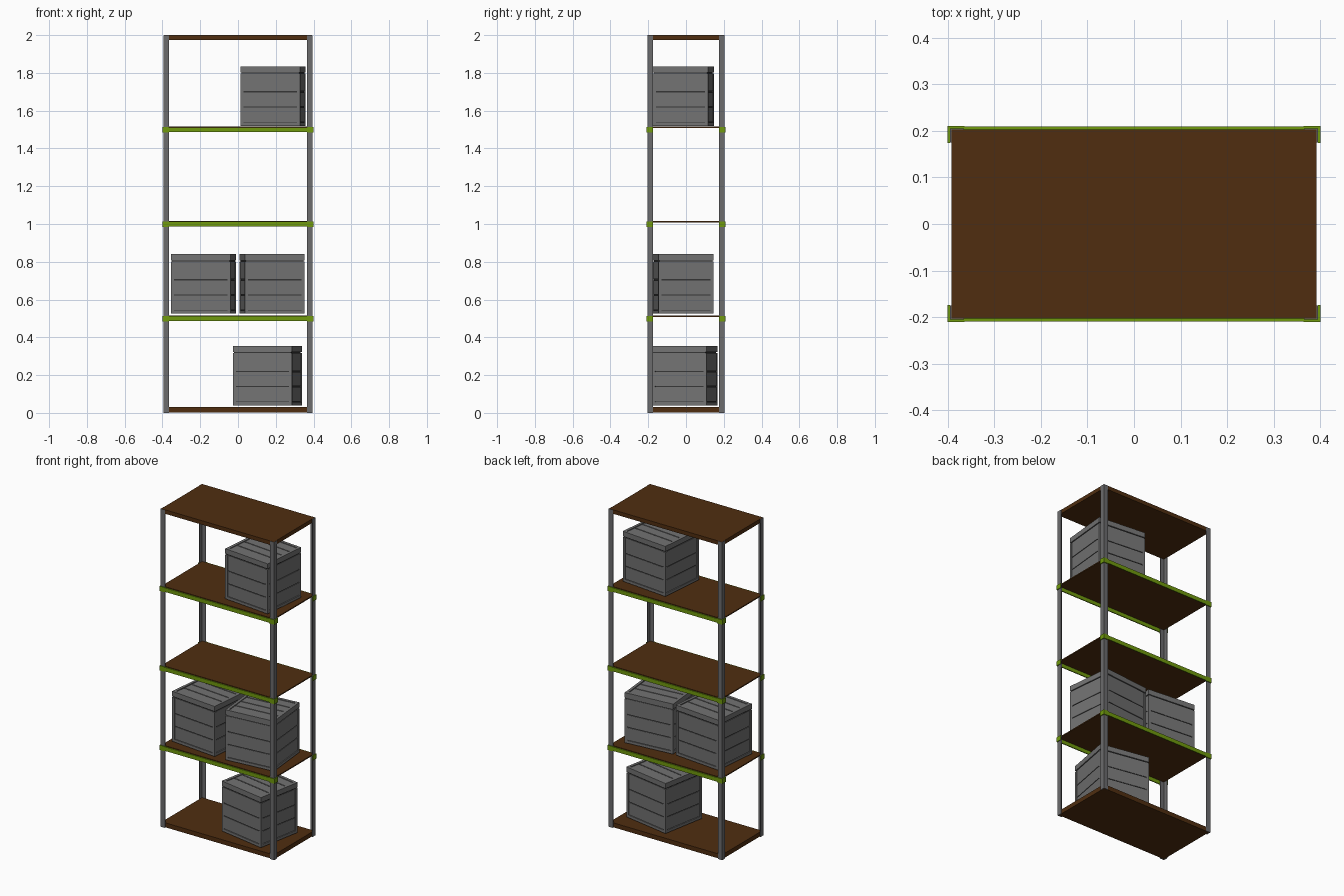
import bpy, bmesh, math
from mathutils import Vector, Matrix

cube = bpy.data.objects.get("Cube")
if cube:
    bpy.data.objects.remove(cube)


def material(name, rgb):
    m = bpy.data.materials.new(name)
    m.use_nodes = True
    m.diffuse_color = (*rgb, 1)
    m.node_tree.nodes["Principled BSDF"].inputs["Base Color"].default_value = (*rgb, 1)
    return m


brown = material("brown board", (0.08, 0.027, 0.005))
steel = material("grey steel", (0.15, 0.15, 0.155))
green = material("green beam", (0.16, 0.32, 0.004))
crate_grey = material("crate grey", (0.17, 0.17, 0.17))
groove = material("dark groove", (0.035, 0.035, 0.035))


def box(bm, lo, hi, mat=0):
    """Add a box between two corners."""
    lo, hi = Vector(lo), Vector(hi)
    mtx = Matrix.Translation((lo + hi) / 2) @ Matrix.Diagonal((*(hi - lo), 1))
    verts = bmesh.ops.create_cube(bm, size=1, matrix=mtx)["verts"]
    for f in {f for v in verts for f in v.link_faces}:
        f.material_index = mat


def finish(name, bm, mats):
    bmesh.ops.recalc_face_normals(bm, faces=bm.faces)
    me = bpy.data.meshes.new(name)
    bm.to_mesh(me)
    bm.free()
    for m in mats:
        me.materials.append(m)
    ob = bpy.data.objects.new(name, me)
    bpy.context.collection.objects.link(ob)
    return ob


def slab(name, x, y, z0, z1):
    bm = bmesh.new()
    box(bm, (-x, -y, z0), (x, y, z1))
    finish(name, bm, [brown])


def angle_profile(name, x, y, z0, z1, leg, t, mat):
    """L-section with its outer corner at (x, y), legs pointing inward."""
    sx, sy = math.copysign(1, x), math.copysign(1, y)
    outline = [(0, 0), (leg, 0), (leg, t), (t, t), (t, leg), (0, leg)]
    bm = bmesh.new()
    face = bm.faces.new([bm.verts.new((x - sx * a, y - sy * b, z0)) for a, b in outline])
    new = bmesh.ops.extrude_face_region(bm, geom=[face])["geom"]
    bmesh.ops.translate(bm, vec=(0, 0, z1 - z0),
                        verts=[v for v in new if isinstance(v, bmesh.types.BMVert)])
    finish(name, bm, [mat])


LEVELS = (0.5, 1.0, 1.5)
SIDES = {"front": -1, "back": 1}
ENDS = {"right": -1, "left": 1}

# Boards: thick at bottom and top, thin shelves between
slab("bottom_board", 0.39, 0.2, 0.002, 0.03)
slab("top_board", 0.392, 0.203, 1.975, 2.0)
for i, z in enumerate(LEVELS):
    slab(f"shelf_{i + 1}", 0.39, 0.2, z + 0.008, z + 0.015)

# Angle-iron posts, beams and the clips wrapping the posts
for side, sy in SIDES.items():
    for end, sx in ENDS.items():
        angle_profile(f"{side}_{end}_post", sx * 0.395, sy * 0.205, 0, 1.999, 0.03, 0.004, steel)
        for i, z in enumerate(LEVELS):
            angle_profile(f"{side}_{end}_clip_{i + 1}", sx * 0.4, sy * 0.21,
                          z - 0.016, z + 0.014, 0.036, 0.005, green)
    for i, z in enumerate(LEVELS):
        bm = bmesh.new()
        box(bm, (-0.365, min(sy * 0.209, sy * 0.203), z - 0.013),
            (0.365, max(sy * 0.209, sy * 0.203), z + 0.012))
        finish(f"{side}_beam_{i + 1}", bm, [green])


def crate(name, x, y, z, degrees):
    w, d, h = 0.159, 0.147, 0.315    # half width, half depth, height
    seam, frame, gap = 0.28, 0.017, 0.003
    bm = bmesh.new()
    # dark core showing in the gaps
    box(bm, (-w + 0.006, -d + 0.006, 0.004), (w - 0.006, d - 0.006, h - 0.008), 1)
    # bottom rail and corner posts
    box(bm, (-w, -d, 0), (w, d, frame))
    for sx in (-1, 1):
        for sy in (-1, 1):
            xs = sorted((sx * w, sx * (w - frame)))
            ys = sorted((sy * d, sy * (d - frame)))
            box(bm, (xs[0], ys[0], frame), (xs[1], ys[1], seam - gap))
    # wall planks
    cuts = (frame, 0.1, 0.18, seam)
    for a, b in zip(cuts, cuts[1:]):
        box(bm, (-w + 0.003, -d + 0.003, a + gap), (w - 0.003, d - 0.003, b - gap))
    # lid frame
    lid = seam + gap
    for s in (-1, 1):
        xs = sorted((s * w, s * (w - frame)))
        ys = sorted((s * d, s * (d - frame)))
        box(bm, (xs[0], -d, lid), (xs[1], d, h))
        box(bm, (-w + frame, ys[0], lid), (w - frame, ys[1], h))
    # lid planks
    count = 4
    step = 2 * (d - frame) / count
    for i in range(count):
        y0 = -d + frame + i * step
        box(bm, (-w + frame + gap, y0 + gap, lid), (w - frame - gap, y0 + step - gap, h - 0.003))
    ob = finish(name, bm, [crate_grey, groove])
    ob.location = (x, y, z)
    ob.rotation_euler.z = math.radians(degrees)


# Crates, each turned slightly on its shelf
crate("bottom_crate", 0.156, -0.007, 0.04, -10.5)
crate("middle_right_crate", -0.183, -0.015, 0.525, -5.5)
crate("middle_left_crate", 0.18, -0.015, 0.525, 5.5)
crate("upper_crate", 0.185, -0.014, 1.52, -5.5)
